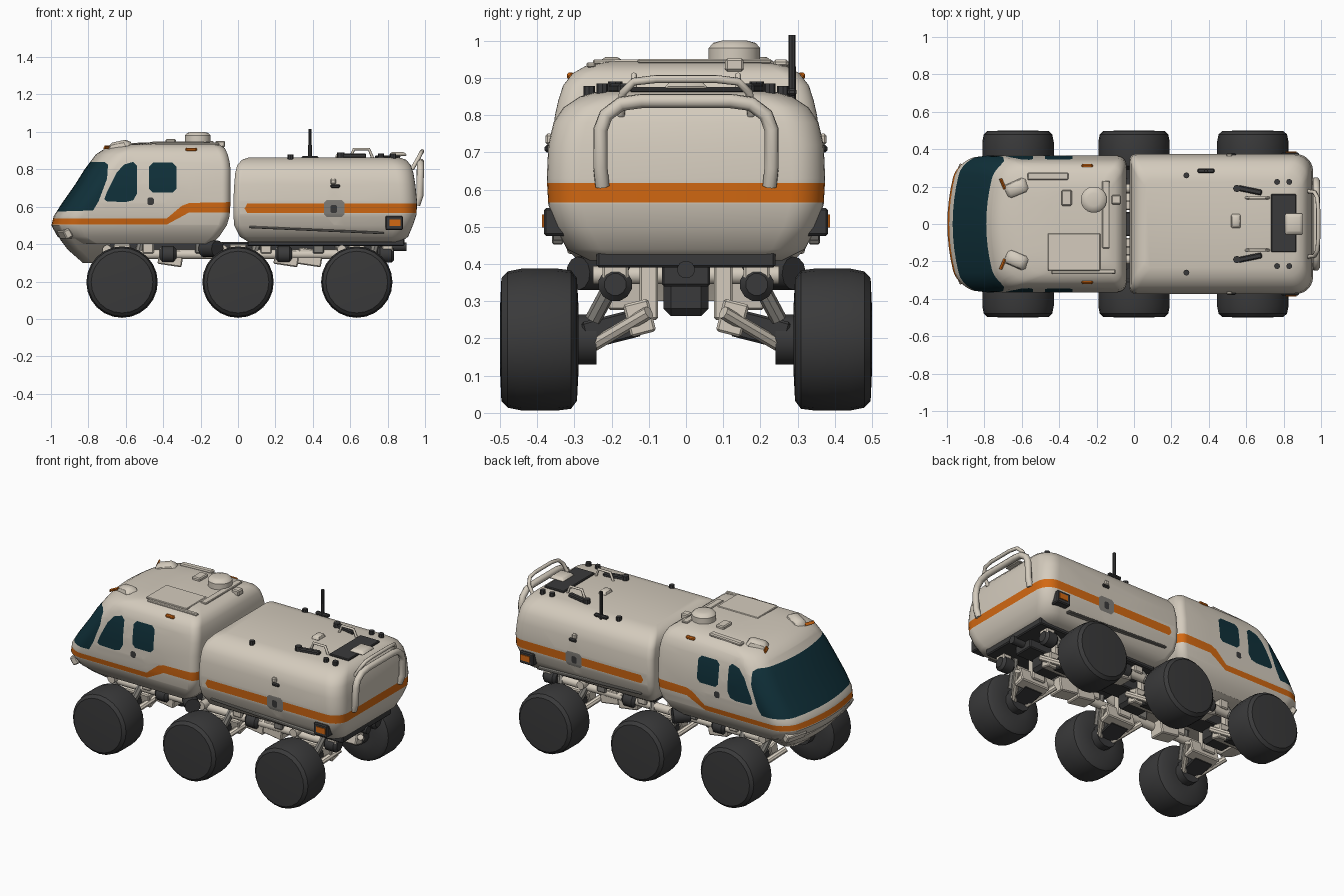
import bpy, bmesh, math
from mathutils import Vector

if "Cube" in bpy.data.objects:
    bpy.data.objects.remove(bpy.data.objects["Cube"])


def material(name, r, g, b):
    m = bpy.data.materials.new(name)
    m.use_nodes = True
    m.diffuse_color = (r, g, b, 1)
    m.node_tree.nodes["Principled BSDF"].inputs["Base Color"].default_value = (r, g, b, 1)
    return m


BEIGE = material("warm beige", .66, .60, .51)
GLASS = material("dark teal glass", .005, .03, .042)
ORANGE = material("orange", .65, .14, .006)
DARK = material("charcoal", .042, .042, .043)
GREY = material("mid grey", .22, .21, .19)
PALETTE = [BEIGE, GLASS, ORANGE, DARK, GREY]


def finish(name, bm, mats, angle=35):
    bmesh.ops.recalc_face_normals(bm, faces=bm.faces)
    me = bpy.data.meshes.new(name)
    bm.to_mesh(me)
    bm.free()
    for m in mats:
        me.materials.append(m)
    me.shade_smooth()
    me.set_sharp_from_angle(angle=math.radians(angle))
    ob = bpy.data.objects.new(name, me)
    bpy.context.scene.collection.objects.link(ob)
    return ob


def box(name, centre, size, mat, tilt=(0, 0, 0), bevel=.006, taper=1):
    bm = bmesh.new()
    bmesh.ops.create_cube(bm, size=1)
    for v in bm.verts:
        k = taper if v.co.z > 0 else 1
        v.co = Vector((v.co.x * size[0] * k, v.co.y * size[1] * k, v.co.z * size[2]))
    if bevel:
        bmesh.ops.bevel(bm, geom=bm.edges[:], offset=min(bevel, min(size) * .3),
                        segments=1, affect='EDGES')
    ob = finish(name, bm, [mat])
    ob.location, ob.rotation_euler = centre, tilt
    return ob


def lathe(name, start, end, profile, mat, sides=16):
    """Spin (distance, radius) points about the line from start to end."""
    a, d = Vector(start), (Vector(end) - Vector(start)).normalized()
    u = d.orthogonal().normalized()
    w = d.cross(u)
    bm = bmesh.new()
    rings = []
    for h, r in profile:
        rings.append([bm.verts.new(a + d * h + r * (u * math.cos(t) + w * math.sin(t)))
                      for t in (math.tau * i / sides for i in range(sides))])
    join(bm, rings)
    return finish(name, bm, [mat])


def join(bm, rings):
    n = len(rings[0])
    for p, q in zip(rings, rings[1:]):
        for i in range(n):
            bm.faces.new((p[i], p[(i + 1) % n], q[(i + 1) % n], q[i]))
    bm.faces.new(rings[0])
    bm.faces.new(rings[-1])


def rod(name, a, b, r, mat, sides=12):
    length = (Vector(b) - Vector(a)).length
    return lathe(name, a, b, [(0, r), (length, r)], mat, sides)


def tube(name, points, r, mat):
    cu = bpy.data.curves.new(name, 'CURVE')
    cu.dimensions, cu.bevel_depth, cu.bevel_resolution, cu.use_fill_caps = '3D', r, 2, True
    sp = cu.splines.new('POLY')
    sp.points.add(len(points) - 1)
    for p, co in zip(sp.points, points):
        p.co = (*co, 1)
    tmp = bpy.data.objects.new(name + "_path", cu)
    bm = bmesh.new()
    bm.from_mesh(bpy.data.meshes.new_from_object(tmp))
    bpy.data.objects.remove(tmp)
    return finish(name, bm, [mat], 50)


def hull(slices, front_r, back_r, bow):
    """Stack rounded outlines given as (z, front x, back x, half width)."""
    bm = bmesh.new()
    rings = []
    for z, xf, xb, hw in slices:
        pts = []
        for sx, sy, r, turn in ((1, 1, back_r, 0), (-1, 1, front_r, 1),
                                (-1, -1, front_r, 2), (1, -1, back_r, 3)):
            cx, cy = (xb - r if sx > 0 else xf + r), sy * (hw - r)
            for i in range(8):
                t = (turn + i / 7) * math.pi / 2
                pts.append((cx + r * math.cos(t), cy + r * math.sin(t)))
            if turn == 1:
                pts += [(xf, (hw - r) * (1 - k / 4)) for k in range(1, 8)]
        rings.append([bm.verts.new((x + bow * (y / hw) ** 2 * (xb - x) / (xb - xf), y, z))
                      for x, y in pts])
    join(bm, rings)
    bmesh.ops.recalc_face_normals(bm, faces=bm.faces)
    return bm


def paint(bm, outline, index, side_only=False):
    """Cut a convex x-z outline into the hull and colour the faces inside it."""
    xs, zs = [p[0] for p in outline], [p[1] for p in outline]
    edges = list(zip(outline, outline[1:] + outline[:1]))

    def near(f):
        fx, fz = [v.co.x for v in f.verts], [v.co.z for v in f.verts]
        return (max(fx) > min(xs) and min(fx) < max(xs) and max(fz) > min(zs)
                and min(fz) < max(zs) and (not side_only or abs(f.normal.y) > .3))
    for (x, z), (x2, z2) in edges:
        bm.normal_update()
        faces = [f for f in bm.faces if near(f)]
        geom = faces + list({e for f in faces for e in f.edges}) + list({v for f in faces for v in f.verts})
        bmesh.ops.bisect_plane(bm, geom=geom, dist=1e-5, plane_co=(x, 0, z), plane_no=(z2 - z, 0, x - x2))
    bm.normal_update()
    for f in bm.faces:
        c = f.calc_center_median()
        turns = [(x2 - x) * (c.z - z) - (z2 - z) * (c.x - x) for (x, z), (x2, z2) in edges]
        if near(f) and (min(turns) > 0 or max(turns) < 0):
            f.material_index = index


def panel(x0, x1, z0, z1, c):
    return [(x0 + c, z0), (x1 - c, z0), (x1, z0 + c), (x1, z1 - c),
            (x1 - c, z1), (x0 + c, z1), (x0, z1 - c), (x0, z0 + c)]


# Cab shell with stripe and glazing
cab = hull([(.40, -.90, -.14, .28), (.44, -.965, -.10, .32), (.50, -.998, -.06, .35),
            (.55, -.985, -.045, .36), (.62, -.94, -.04, .365), (.72, -.87, -.04, .362),
            (.80, -.82, -.04, .352), (.84, -.79, -.045, .343), (.88, -.76, -.055, .33),
            (.912, -.71, -.07, .305), (.932, -.62, -.10, .27), (.945, -.46, -.15, .2)],
           .1, .05, .06)
paint(cab, [(-1.1, .505), (-.38, .505), (-.38, .538), (-1.1, .538)], 2)
paint(cab, [(-.38, .505), (-.26, .57), (-.26, .62), (-.30, .605), (-.38, .538)], 2)
paint(cab, [(-.26, .57), (0, .57), (0, .625), (-.26, .62)], 2)
paint(cab, [(-1.1, .57), (-.775, .58), (-.745, .63), (-.70, .75), (-.695, .825), (-.715, .84), (-1.1, .84)], 1)
paint(cab, [(-.715, .64), (-.70, .68), (-.65, .78), (-.61, .825), (-.56, .84), (-.54, .82),
            (-.54, .67), (-.56, .635), (-.60, .625), (-.70, .628)], 1, True)
paint(cab, panel(-.475, -.33, .675, .835, .02), 1, True)
paint(cab, panel(-.485, -.45, .61, .65, .008), 3, True)
finish("cab_shell", cab, PALETTE, 40)

# Nose chin
finish("nose_chin", hull([(.30, -.83, -.74, .13), (.37, -.91, -.70, .22), (.43, -.955, -.66, .28)],
                         .04, .03, .03), [BEIGE])

# Rear module with stripe and service panel
rear = hull([(.41, .06, .87, .26), (.44, .01, .91, .32), (.50, -.02, .935, .352),
             (.56, -.025, .955, .37), (.63, -.025, .957, .374), (.72, -.02, .948, .37),
             (.78, -.015, .938, .356), (.82, -.005, .925, .33), (.85, .02, .90, .285),
             (.864, .06, .86, .235)], .035, .09, 0)
paint(rear, [(.05, .565), (1.1, .565), (1.1, .617), (.05, .617), (.035, .59)], 2)
paint(rear, panel(.46, .57, .545, .635, .015), 4, True)
paint(rear, panel(.495, .53, .565, .61, .008), 3, True)
finish("rear_module", rear, PALETTE, 40)
box("rear_underplate", (.47, 0, .415), (.84, .48, .05), DARK)

# Wheels and suspension
for axle, x in (("front", -.62), ("middle", 0), ("rear", .635)):
    for side, s in (("left", 1), ("right", -1)):
        n = f"{axle}_{side}_"
        tyre = [(0, .09), (.004, .165), (.02, .186), (.06, .191), (.15, .191), (.19, .183), (.207, .165), (.211, .08)]
        lathe(n + "wheel", (x, s * .289, .197), (x, s, .197), tyre, DARK, 24)
        rod(n + "hub", (x, s * .24, .197), (x, s * .3, .197), .07, DARK)
        box(n + "lower_arm", (x, s * .2, .225), (.13, .15, .075), DARK, (s * -.25, 0, 0))
        box(n + "arm_root", (x + .02, s * .125, .255), (.2, .07, .09), BEIGE, (s * -.25, 0, 0))
        box(n + "bracket", (x, s * .1, .325), (.09, .05, .15), BEIGE)
        for k in (-1, 1):
            rod(n + "wishbone", (x + k * .14, s * .1, .27), (x + k * .03, s * .27, .17), .018, BEIGE, 8)
            rod(n + "damper", (x + k * .1, s * .17, .40), (x + k * .06, s * .25, .25), .022, GREY, 8)
        lathe(n + "pivot", (x + .2, s * .19, .345), (x + .32, s * .19, .345) if x < .5 else (x + .1, s * .19, .345),
              [(0, .03), (.015, .046), (.075, .046), (.09, .03)], DARK, 12)
        box(n + "drive_unit", (x + .26 if x < .5 else x - .25, s * .16, .33), (.13, .1, .09), BEIGE, (0, .15, 0))
    box(axle + "_gearbox", (x, 0, .325), (.16, .12, .13), DARK, bevel=.02)
    rod(axle + "_cross_beam", (x - .08, -.25, .37), (x - .08, .25, .37), .025, BEIGE)

# Chassis frame
box("spine_beam", (.02, 0, .375), (1.6, .13, .07), DARK)
for s in (-1, 1):
    rod("side_rail", (-.7, s * .19, .345), (.72, s * .19, .345), .026, BEIGE)
    for x in (-.48, -.2, .15, .43, .8):
        box("rail_hanger", (x, s * .19, .385), (.06, .07, .07), GREY if x in (-.2, .43) else BEIGE)
    rod("joint_ball", (-.18, s * .22, .375), (-.11, s * .29, .375), .045, DARK)
rod("tow_hitch", (.78, 0, .385), (.90, 0, .385), .024, DARK)

# Cab roof equipment
lathe("roof_turret", (-.215, .13, .93), (-.215, .13, 1),
      [(0, .07), (.05, .07), (.064, .058), (.07, .035)], BEIGE, 20)
box("turret_pad_front", (-.36, .14, .95), (.055, .085, .025), BEIGE)
box("turret_pad_rear", (-.095, .13, .935), (.05, .05, .035), BEIGE)
box("roof_step", (-.15, .05, .945), (.04, .36, .012), BEIGE)
box("roof_hatch", (-.32, -.15, .943), (.28, .2, .012), BEIGE)
box("roof_rib_left", (-.46, .255, .935), (.22, .04, .02), BEIGE, (0, -.04, 0))
box("roof_rib_right", (-.27, -.255, .935), (.34, .025, .014), BEIGE)
for s in (-1, 1):
    box("brow_fairing", (-.63, s * .19, .925), (.14, .09, .05), BEIGE, (0, -.2, s * .4), .015, .7)
    box("brow_lamp", (-.702, s * .215, .917), (.008, .06, .018), ORANGE, (0, .5, s * .4), 0)
    box("roof_marker", (-.25, s * .31, .905), (.06, .02, .02), ORANGE, (s * -.75, 0, 0))
    box("nose_lamp", (-.938, s * .23, .462), (.03, .09, .03), ORANGE, (0, -.5, s * -.25))
    box("nose_lamp_frame", (-.925, s * .25, .455), (.04, .14, .05), BEIGE, (0, -.5, s * -.25))
    # Tail lamps and side fittings
    box("tail_lamp_case", (.835, s * .352, .513), (.095, .06, .075), DARK)
    box("tail_lamp", (.84, s * .384, .515), (.06, .006, .035), ORANGE, bevel=0)
    box("side_bracket", (.52, s * .37, .71), (.05, .02, .02), DARK)
    box("side_bracket_arm", (.51, s * .368, .735), (.03, .02, .03), BEIGE)
    box("side_skirt", (.42, s * .345, .475), (.72, .03, .012), GREY, (0, .045, 0))

# Rear module roof equipment
box("solar_panel", (.80, .005, .868), (.135, .31, .014), DARK)
box("panel_tab", (.855, 0, .882), (.1, .12, .02), BEIGE, taper=.7)
box("roof_vent", (.545, .015, .872), (.055, .08, .025), BEIGE, taper=.7)
rod("antenna_base", (.385, .285, .84), (.385, .285, .93), .01, DARK, 8)
rod("antenna_mast", (.385, .285, .92), (.385, .285, 1.015), .009, DARK, 8)
box("antenna_foot", (.385, .285, .862), (.09, .025, .02), DARK)
for s in (-1, 1):
    box("roof_clamp", (.62, s * .18, .872), (.13, .03, .025), DARK, (0, 0, s * -.2))
    rod("clamp_post", (.55, s * .19, .86), (.55, s * .19, .89), .02, DARK, 8)
    rod("roof_bolt", (.28, s * .26, .84), (.28, s * .26, .878), .016, DARK, 8)
    for x in (.765, .83):
        rod("roof_stud", (x, s * .225, .84), (x, s * .225, .885), .016, DARK, 8)
    tube("roof_handle", [(.60, s * .14, .86), (.62, s * .14, .908), (.70, s * .14, .908), (.72, s * .14, .86)], .008, BEIGE)


# Rear guard bars
def hoop(half, r, name):
    tube(name, half + [(x, -y, z) for x, y, z in reversed(half)], r, BEIGE)


hoop([(.955, .225, .61), (.972, .23, .66), (.974, .23, .76), (.975, .215, .80),
      (.976, .175, .83), (.976, .12, .838)], .02, "rear_guard_hoop")
hoop([(.93, .175, .80), (.965, .17, .86), (.98, .14, .89), (.985, .08, .897)], .011, "rear_upper_bar")
